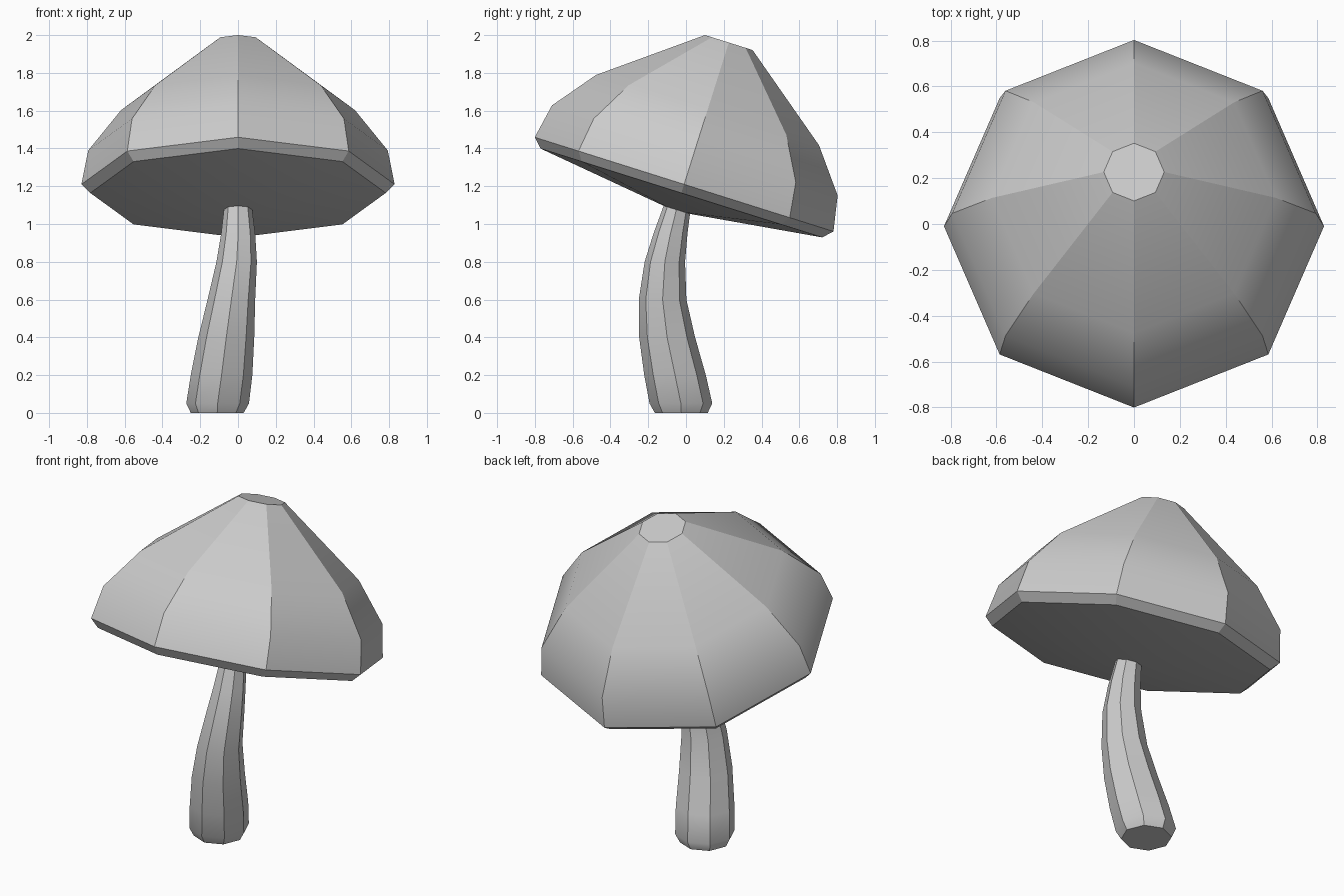
import bpy
import bmesh
from math import cos, sin, pi, radians
from mathutils import Matrix, Vector

SIDES = 8

cube = bpy.data.objects.get("Cube")
if cube:
    bpy.data.objects.remove(cube)

# one plain grey for the whole mushroom
GREY = (0.6, 0.6, 0.6, 1.0)
grey = bpy.data.materials.new("plain_grey")
grey.use_nodes = True
grey.diffuse_color = GREY
grey.node_tree.nodes["Principled BSDF"].inputs["Base Color"].default_value = GREY


def ring(bm, centre, radius):
    """Eight vertices around a horizontal circle, one corner facing front."""
    angles = [2 * pi * i / SIDES for i in range(SIDES)]
    return [bm.verts.new(Vector(centre) + Vector((radius * sin(a), -radius * cos(a), 0)))
            for a in angles]


def bridge(bm, low, high):
    for i in range(SIDES):
        j = (i + 1) % SIDES
        bm.faces.new((low[i], low[j], high[j], high[i]))


def mark_sharp(bm, loop):
    for i in range(SIDES):
        bm.edges.get((loop[i], loop[(i + 1) % SIDES])).smooth = False


def loft(name, sections, sharp_rings, tip=None, matrix=Matrix()):
    """Stack rings bottom to top; long edges stay sharp, chosen rings too."""
    bm = bmesh.new()
    rings = [ring(bm, centre, radius) for centre, radius in sections]
    for low, high in zip(rings, rings[1:]):
        bridge(bm, low, high)
        for a, b in zip(low, high):
            bm.edges.get((a, b)).smooth = False
    bm.faces.new(rings[-1])
    if tip:
        point = bm.verts.new(tip)
        for i in range(SIDES):
            bm.faces.new((rings[0][(i + 1) % SIDES], rings[0][i], point))
    else:
        bm.faces.new(rings[0][::-1])
    for index in sharp_rings:
        mark_sharp(bm, rings[index])
    for face in bm.faces:
        face.smooth = True
    bmesh.ops.recalc_face_normals(bm, faces=bm.faces)
    bm.transform(matrix)
    mesh = bpy.data.meshes.new(name)
    bm.to_mesh(mesh)
    bm.free()
    mesh.materials.append(grey)
    obj = bpy.data.objects.new(name, mesh)
    bpy.context.collection.objects.link(obj)
    return obj


# cap: faceted dome with a bevelled rim and shallow cone beneath, tipped back
cap_profile = [(0.782, -0.048), (0.829, 0), (0.793, 0.188), (0.619, 0.412), (0.132, 0.787)]
tilt = Matrix.Translation((0, -0.01, 1.21)) @ Matrix.Rotation(radians(-17.5), 4, "X")
loft("cap", [((0, 0, z), r) for r, z in cap_profile], (0, 1, 4),
     tip=(0, 0, -0.15), matrix=tilt)

# stem: tapering octagonal stalk along a gentle curve, running up into the cap
stem_sections = [
    ((-0.11, -0.025, 0), 0.14),
    ((-0.108, -0.027, 0.05), 0.166),
    ((-0.087, -0.058, 0.2), 0.163),
    ((-0.062, -0.1, 0.4), 0.148),
    ((-0.035, -0.124, 0.6), 0.126),
    ((-0.007, -0.112, 0.8), 0.107),
    ((0.001, -0.082, 0.95), 0.09),
    ((0.0, -0.045, 1.1), 0.072),
    ((0.0, -0.015, 1.2), 0.065),
]
loft("stem", stem_sections, (0, len(stem_sections) - 1))
